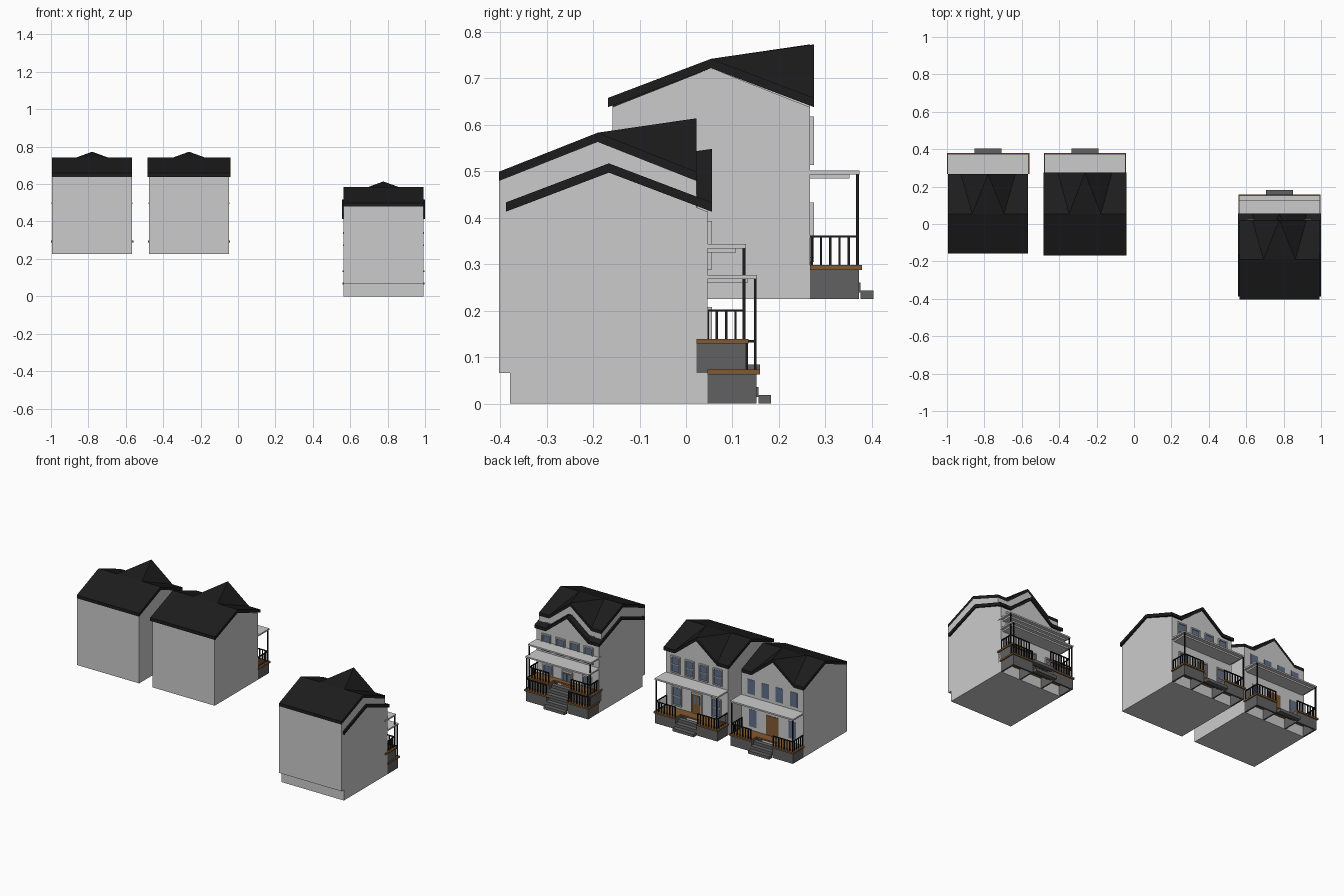
import bpy, bmesh
from mathutils import Vector, Matrix

if "Cube" in bpy.data.objects:
    bpy.data.objects.remove(bpy.data.objects["Cube"])


def material(name, r, g, b):
    m = bpy.data.materials.new(name)
    m.diffuse_color = (r, g, b, 1)
    m.use_nodes = True
    m.node_tree.nodes["Principled BSDF"].inputs["Base Color"].default_value = m.diffuse_color
    return m


BLACK = material("black", .012, .012, .012)
STONE = material("dark_stone", .12, .12, .12)
WOOD = material("wood", .22, .10, .03)
GLASS = material("glass", .12, .16, .25)


def finish(bm, name, origin, mat):
    bmesh.ops.recalc_face_normals(bm, faces=bm.faces)
    me = bpy.data.meshes.new(name)
    bm.to_mesh(me)
    bm.free()
    ob = bpy.data.objects.new(name, me)
    ob.location = origin
    if mat:
        me.materials.append(mat)
    bpy.context.collection.objects.link(ob)


def boxes(name, origin, items, mat=None):
    """One object from boxes given as (x0, x1, y0, y1, z0, z1)."""
    bm = bmesh.new()
    for x0, x1, y0, y1, z0, z1 in items:
        c = Vector((x0 + x1, y0 + y1, z0 + z1)) / 2
        s = Matrix.Diagonal((x1 - x0, y1 - y0, z1 - z0, 1))
        bmesh.ops.create_cube(bm, size=1, matrix=Matrix.Translation(c) @ s)
    finish(bm, name, origin, mat)


def gabled(name, origin, w, d, drop, thick, mat=None):
    """Ridge surface with a front gable, extruded down (to the floor if thick is None)."""
    k, g = .085, .145
    eave, ridge, peak = .433 - drop, .517 - drop, .548 - drop
    bm = bmesh.new()
    row = lambda xs, y, z: [bm.verts.new((x, y, z)) for x in xs]
    b = row((-w, w), -d, eave)
    r = row((-w, -k, k, w), 0, ridge)
    f = row((-w, -g, 0, g, w), d, eave)
    f[2].co.z = peak
    faces = [bm.faces.new(v) for v in (
        (b[0], b[1], r[3], r[2], r[1], r[0]),
        (r[0], r[1], f[1], f[0]), (r[1], f[2], f[1]), (r[1], r[2], f[2]),
        (r[2], f[3], f[2]), (r[2], r[3], f[4], f[3]))]
    new = bmesh.ops.extrude_face_region(bm, geom=faces, use_keep_orig=True)
    for v in new["geom"]:
        if isinstance(v, bmesh.types.BMVert):
            v.co.z = v.co.z - thick if thick else 0
    finish(bm, name, origin, mat)


def mirrored(items):
    return items + [(-b, -a, *rest) for a, b, *rest in items]


def house(tag, o, trimmed):
    W, D = .2135, .2125
    n = lambda part: f"{tag}_{part}"
    over = .009 if trimmed else 0
    gabled(n("walls"), o, W, D, .02, None)
    gabled(n("roof"), o, W + over, D + over, 0, .02, BLACK)

    # porch base panels, steps and deck with a notch for the steps
    boxes(n("porch_base"), o, mirrored([
        (.072, W, .308, .318, 0, .063), (W - .01, W, D, .308, 0, .063),
        (.072, .08, D, .308, 0, .063)]), STONE)
    boxes(n("steps"), o, [(-.072, .072, .322 - .027 * i, .349 - .027 * i,
                           .018 * i - (.004 if i else 0), .018 * (i + 1)) for i in range(3)], STONE)
    boxes(n("deck"), o, mirrored([(.072, .22, D, .325, .063, .073)])
          + [(-.072, .072, D, .268, .063, .073)], WOOD)

    # corner posts and railings
    y, t = .315, .0025
    rail = [(W - .008, W - .002, y - .003, y + .003, .073, .27),
            (.074, .08, y - .003, y + .003, .073, .137),
            (.074, W - .002, y - .003, y + .003, .132, .137),
            (W - .008, W - .002, D, y, .132, .137)]
    for i in range(1, 7):
        x = .077 + i * .0188
        rail.append((x - t, x + t, y - t, y + t, .073, .134))
    for i in range(5):
        v = D + .004 + i * .02
        rail.append((W - .005 - t, W - .005 + t, v - t, v + t, .073, .134))
    boxes(n("railing"), o, mirrored(rail), BLACK)

    # porch roof
    boxes(n("porch_roof"), o, [(-.216, .216, D, .319, .268, .277),
                               (-.2, .2, D, .298, .259, .268)])

    # windows: four above, two beside the door
    wins = [(x, .025, .295, .385) for x in (-.145, -.048, .048, .145)]
    wins += [(x, .026, .095, .2) for x in (-.135, .135)]
    boxes(n("window_glass"), o, [(x - h, x + h, D - .002, D + .002, a, b)
                                 for x, h, a, b in wins], GLASS)
    dw = .03 if trimmed else .042
    boxes(n("door"), o, [(-dw, dw, D - .002, D + .003, .073, .195)], WOOD)
    if trimmed:
        boxes(n("door_glass"), o, mirrored([(.004, .022, D, D + .005, .135, .185)]), GLASS)
        frame = []
        for x, h, a, b in wins + [(0, .03, .08, .195)]:
            e, q = .006, D + .009
            frame += [(x - h - e, x - h, D, q, a, b), (x + h, x + h + e, D, q, a, b),
                      (x - h - e, x + h + e, D, q, b, b + .008)]
            if x:
                m = (a + b) / 2
                frame += [(x - h - e, x + h + e, D, q, a - .006, a),
                          (x - h, x + h, D, D + .005, m - .002, m + .002)]
        boxes(n("window_frames"), o, frame)


# two separate houses and a pair of overlapping ones
house("left_house", (-.78, .054, .225), False)
house("middle_house", (-.262, .054, .225), True)
house("right_upper_house", (.7775, -.19, .066), False)
house("right_lower_house", (.7775, -.166, 0), True)
